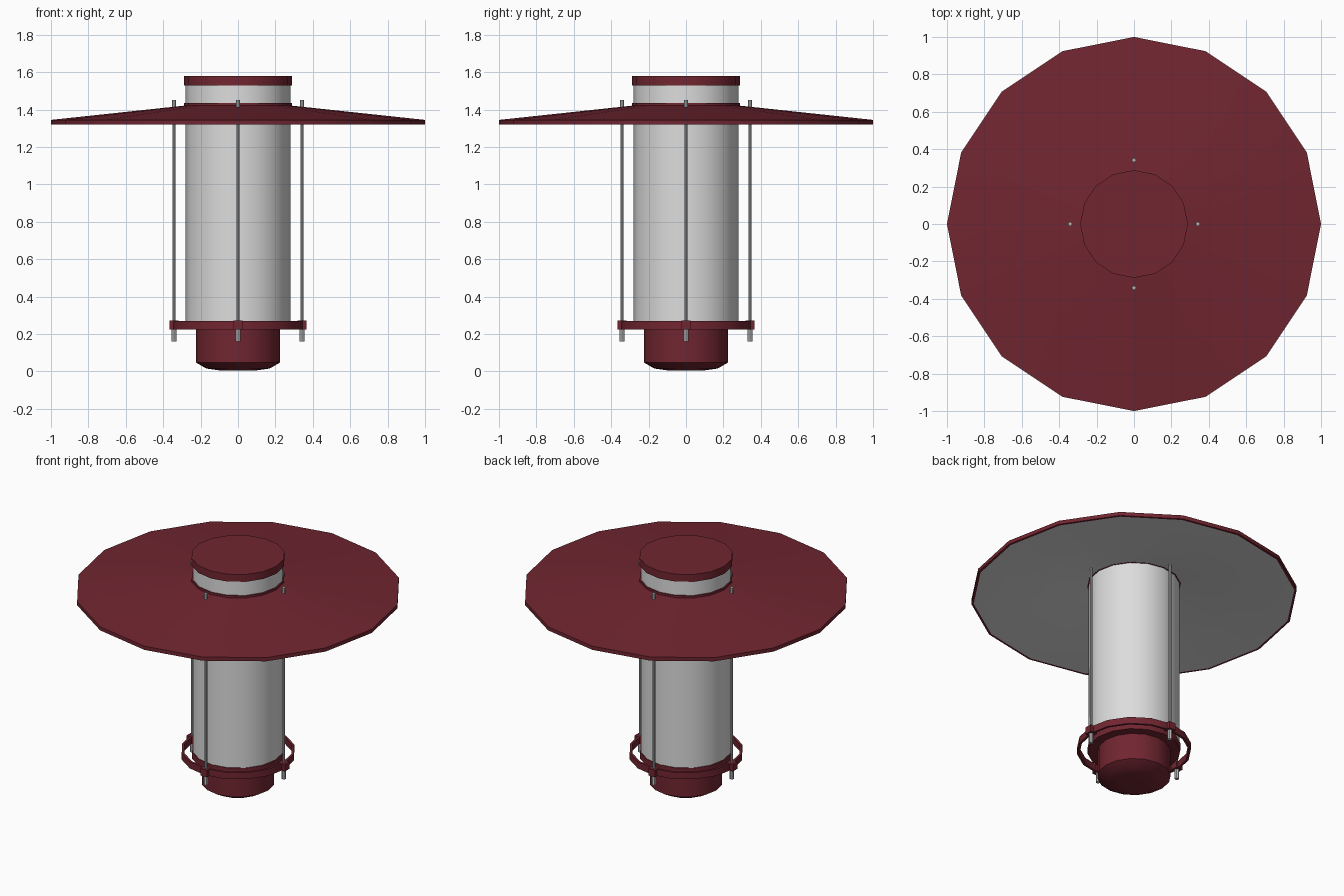
import bpy, math
from mathutils import Matrix

if "Cube" in bpy.data.objects:
    bpy.data.objects.remove(bpy.data.objects["Cube"])

def material(name, rgb):
    m = bpy.data.materials.new(name)
    m.diffuse_color = (*rgb, 1)
    m.use_nodes = True
    m.node_tree.nodes["Principled BSDF"].inputs["Base Color"].default_value = m.diffuse_color
    return m

RED = material("dark red paint", (0.165, 0.019, 0.030))
WHITE = material("pale grey glass", (0.72, 0.72, 0.72))
STEEL = material("steel", (0.52, 0.52, 0.52))

def lathe(name, profile, mats, sides=16, at=(0, 0), closed=False, turn=0.0, band_mats=None):
    """Revolve (radius, z) points about a vertical axis; zero radius becomes a pole."""
    verts, rings, faces, idx = [], [], [], []
    for r, z in profile:
        start = len(verts)
        if r == 0:
            verts.append((at[0], at[1], z))
            rings.append([start] * sides)
        else:
            for i in range(sides):
                a = 2 * math.pi * i / sides + turn
                verts.append((at[0] + r * math.cos(a), at[1] + r * math.sin(a), z))
            rings.append(list(range(start, start + sides)))
    n = len(rings)
    for k in range(n if closed else n - 1):
        lo, hi = rings[k], rings[(k + 1) % n]
        for i in range(sides):
            j = (i + 1) % sides
            quad = [lo[i], lo[j], hi[j], hi[i]]
            faces.append(list(dict.fromkeys(quad)))
            idx.append(band_mats[k] if band_mats else 0)
    mesh = bpy.data.meshes.new(name)
    mesh.from_pydata(verts, [], faces)
    for m in mats:
        mesh.materials.append(m)
    for p, i in zip(mesh.polygons, idx):
        p.material_index = i
    ob = bpy.data.objects.new(name, mesh)
    bpy.context.collection.objects.link(ob)
    bpy.context.view_layer.objects.active = ob
    bpy.ops.object.select_all(action='DESELECT')
    ob.select_set(True)
    bpy.ops.object.shade_smooth_by_angle(angle=math.radians(35))
    return ob

# rounded lower housing and the plate carrying the glass
lathe("lower_housing", [(0, 0.005), (0.10, 0.006), (0.17, 0.016), (0.225, 0.048),
                        (0.225, 0.225), (0.285, 0.225), (0.285, 0.27), (0, 0.27)], [RED])

# glass tube running up to the cap
lathe("glass_tube", [(0, 0.268), (0.28, 0.268), (0.28, 1.54), (0, 1.54)], [WHITE])

# wide shade: red outside, pale underside
lathe("shade", [(0.985, 1.32), (1.0, 1.32), (1.0, 1.345), (0.28, 1.422), (0.28, 1.402)],
      [RED, WHITE], closed=True, band_mats=[0, 0, 0, 1, 1])

# collar above the shade and top cap
lathe("shade_collar", [(0.27, 1.40), (0.288, 1.40), (0.288, 1.435), (0.27, 1.435)], [RED], closed=True)
lathe("top_cap", [(0, 1.53), (0.288, 1.53), (0.288, 1.58), (0, 1.58)], [RED])

# open guard ring around the base
lathe("guard_ring", [(0.335, 0.225), (0.35, 0.225), (0.35, 0.27), (0.335, 0.27)], [RED], closed=True)

# four rods with end nuts, each held by a clamp on the guard ring
for i in range(4):
    a = i * math.pi / 2
    c = (0.342 * math.cos(a), 0.342 * math.sin(a))
    lathe(f"rod_{i}", [(0, 0.16), (0.014, 0.16), (0.014, 0.23), (0.0085, 0.23), (0.0085, 1.40),
                       (0.011, 1.40), (0.011, 1.452), (0, 1.452)], [STEEL], sides=8, at=c, turn=a)
    bpy.ops.mesh.primitive_cube_add(size=1, location=(c[0], c[1], 0.2475), rotation=(0, 0, a))
    clamp = bpy.context.object
    clamp.name = f"rod_clamp_{i}"
    clamp.scale = (0.05, 0.05, 0.048)
    clamp.data.materials.append(RED)
